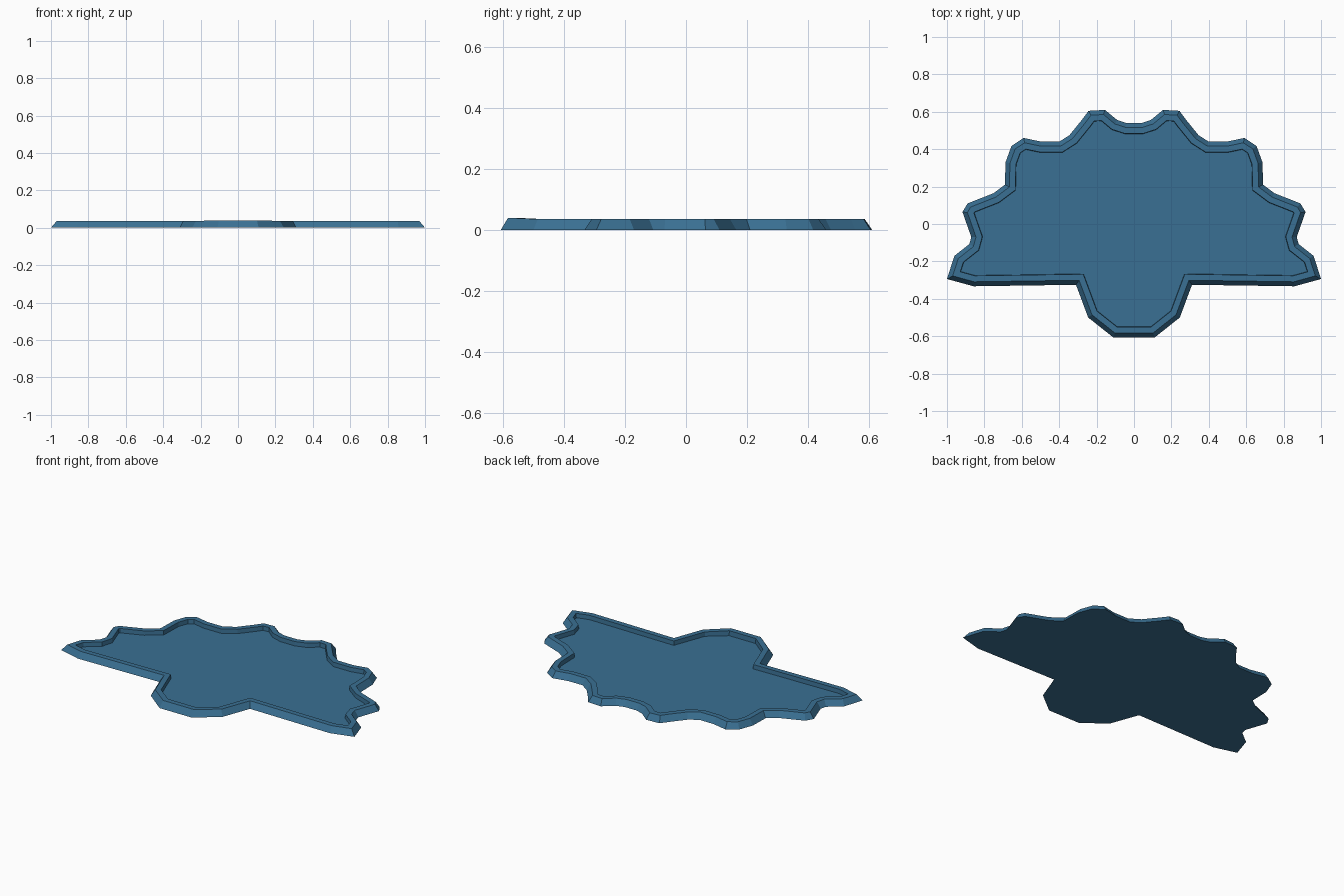
import bpy
import bmesh
from mathutils import Vector

cube = bpy.data.objects.get("Cube")
if cube:
    bpy.data.objects.remove(cube, do_unlink=True)

HEIGHT = 0.036
FLOOR = 0.01

# Left half of the scalloped outline, from the front nose round to the back
half = [(0.11, -0.607), (0.245, -0.50), (0.31, -0.325), (0.858, -0.333),
        (1.0, -0.294), (0.96, -0.17), (0.88, -0.107), (0.87, -0.07),
        (0.917, 0.064), (0.89, 0.11), (0.75, 0.165), (0.69, 0.21),
        (0.687, 0.33), (0.655, 0.417), (0.59, 0.46), (0.495, 0.44),
        (0.40, 0.44), (0.345, 0.475), (0.28, 0.555), (0.243, 0.605),
        (0.155, 0.61), (0.09, 0.556), (0.04, 0.54)]
outline = [Vector(p) for p in half + [(-x, y) for x, y in reversed(half)]]


def inset(points, distance):
    """Move every edge of a counter-clockwise outline inward."""
    result = []
    for i, p in enumerate(points):
        before = (p - points[i - 1]).normalized()
        after = (points[(i + 1) % len(points)] - p).normalized()
        n1 = Vector((-before.y, before.x))
        n2 = Vector((-after.y, after.x))
        result.append(p + (n1 + n2) * distance / (1 + n1.dot(n2)))
    return result


def ring(bm, distance, z, nose_lift=0.0):
    verts = []
    for p in inset(outline, distance):
        lift = nose_lift if p.y < -0.51 else 0.0
        verts.append(bm.verts.new((p.x, p.y, z + lift)))
    return verts


# Tray: bevelled outer wall, flat rim, upright inner wall and sunken floor
bm = bmesh.new()
rings = [ring(bm, 0, 0), ring(bm, 0.024, HEIGHT, 0.004),
         ring(bm, 0.056, HEIGHT, 0.004), ring(bm, 0.058, FLOOR)]
count = len(outline)
for lower, upper in zip(rings, rings[1:]):
    for i in range(count):
        j = (i + 1) % count
        bm.faces.new((lower[i], lower[j], upper[j], upper[i]))
bm.faces.new(list(reversed(rings[0])))
bm.faces.new(rings[-1])
bmesh.ops.recalc_face_normals(bm, faces=bm.faces)

mesh = bpy.data.meshes.new("scalloped_tray")
bm.to_mesh(mesh)
bm.free()

# Single blue colour
blue = bpy.data.materials.new("steel blue")
blue.use_nodes = True
color = (0.042, 0.162, 0.292, 1)
blue.diffuse_color = color
blue.node_tree.nodes["Principled BSDF"].inputs["Base Color"].default_value = color
mesh.materials.append(blue)

tray = bpy.data.objects.new("scalloped_tray", mesh)
bpy.context.collection.objects.link(tray)
